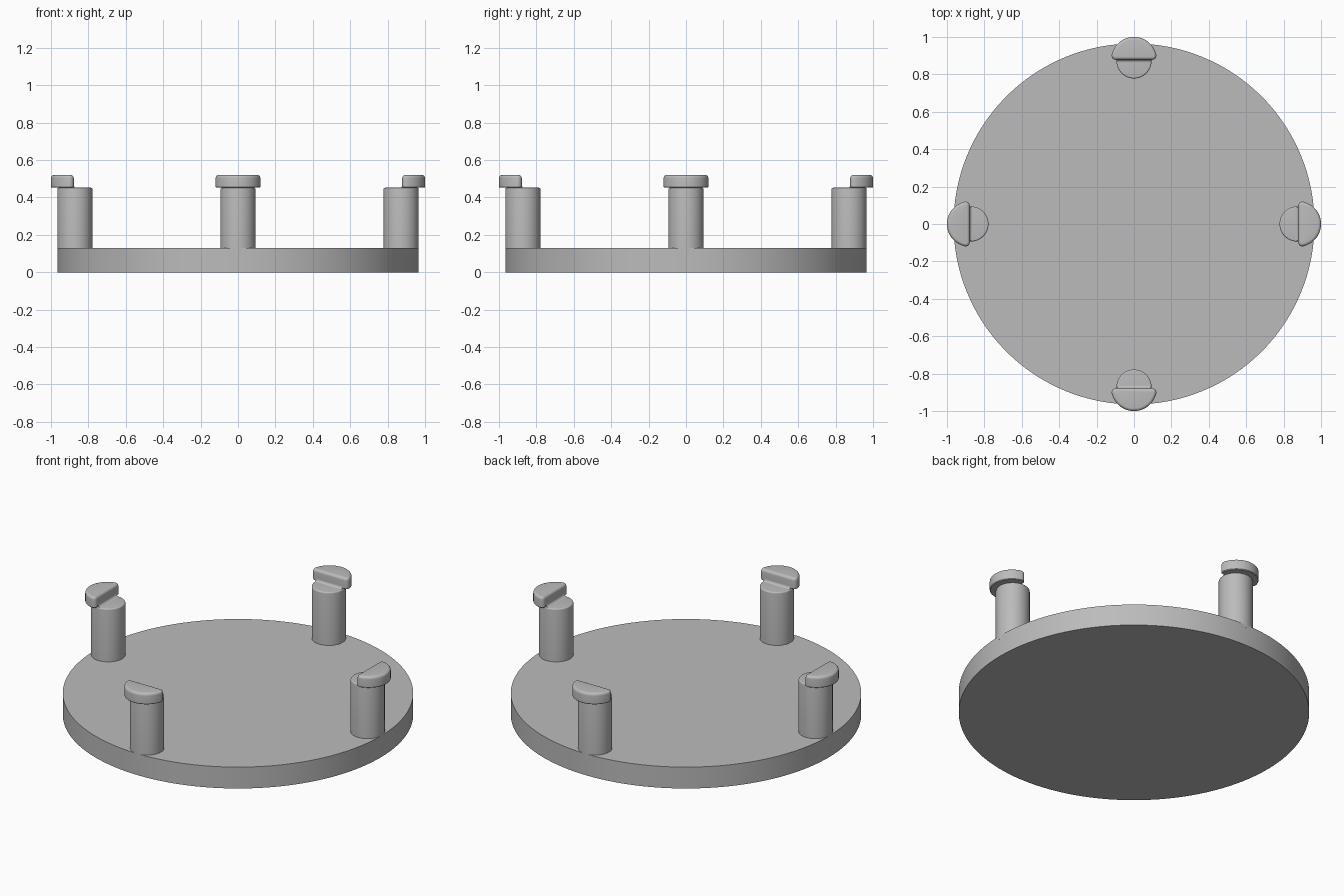
import bpy, bmesh
from math import sin, cos, pi, asin, sqrt

cube = bpy.data.objects.get("Cube")
if cube:
    bpy.data.objects.remove(cube)

# Single plain material
GREY = (0.5, 0.5, 0.5, 1)
grey = bpy.data.materials.new("plain grey")
grey.use_nodes = True
grey.diffuse_color = GREY
grey.node_tree.nodes["Principled BSDF"].inputs["Base Color"].default_value = GREY


def circle(radius, count, cx=0):
    return [(cx + radius * cos(2 * pi * i / count), radius * sin(2 * pi * i / count))
            for i in range(count)]


def half_disc(inset, cx, radius=0.122, corner=0.022, steps=8):
    """Half disc facing +x with rounded corners, shrunk evenly by inset."""
    phi = asin(corner / (radius - corner))
    cy = sqrt((radius - corner) ** 2 - corner ** 2)
    a, r, c = pi / 2 - phi, radius - inset, corner - inset
    pts = [(cx + r * cos(t), r * sin(t))
           for t in (-a + 2 * a * i / 40 for i in range(41))]
    upper = [(cx + corner + c * cos(t), cy + c * sin(t))
             for t in (a + (pi - a) * i / steps for i in range(1, steps + 1))]
    return pts + upper + [(x, -y) for x, y in reversed(upper)]


def loft(name, rings):
    """Skin a stack of (outline, height) rings and cap both ends."""
    bm = bmesh.new()
    loops = [[bm.verts.new((x, y, z)) for x, y in pts] for pts, z in rings]
    for low, high in zip(loops, loops[1:]):
        n = len(low)
        for i in range(n):
            j = (i + 1) % n
            bm.faces.new((low[i], low[j], high[j], high[i]))
    bm.faces.new(loops[0][::-1])
    bm.faces.new(loops[-1])
    bmesh.ops.recalc_face_normals(bm, faces=bm.faces)
    return finish(name, bm)


def finish(name, bm):
    mesh = bpy.data.meshes.new(name)
    bm.to_mesh(mesh)
    bm.free()
    mesh.materials.append(grey)
    obj = bpy.data.objects.new(name, mesh)
    bpy.context.collection.objects.link(obj)
    bpy.ops.object.select_all(action='DESELECT')
    obj.select_set(True)
    bpy.context.view_layer.objects.active = obj
    bpy.ops.object.shade_smooth_by_angle(angle=pi / 6)
    return obj


def rounding(size, top, steps=5):
    """Inset and height pairs of a quarter-round top edge."""
    return [(size * (1 - cos(t)), top - size + size * sin(t))
            for t in (pi / 2 * i / steps for i in range(steps + 1))]


# Base disc
BASE_TOP = 0.13
disc = circle(0.965, 128)
loft("base_disc", [(disc, 0), (disc, BASE_TOP)])

POST_X, POST_R, POST_TOP = 0.872, 0.094, 0.452
LIP_X, LIP_TOP = 0.878, 0.52

# Four posts, each with a rounded lip overhanging outwards
for k, side in enumerate(("left", "back", "right", "front")):
    post = loft(side + "_post", [(circle(POST_R, 48, POST_X), BASE_TOP - 0.02)] +
                [(circle(POST_R - d, 48, POST_X), z) for d, z in rounding(0.008, POST_TOP)])

    edge = rounding(0.016, LIP_TOP)
    lip = loft(side + "_lip", [(half_disc(0.004, LIP_X), POST_TOP),
                               (half_disc(0, LIP_X), POST_TOP + 0.004)] +
               [(half_disc(d, LIP_X), z) for d, z in edge])

    # Concave fillet where the lip meets the post top
    f, w = 0.014, 0.088
    curve = [(LIP_X - f + f * sin(t), POST_TOP + f - f * cos(t))
             for t in (pi / 2 * i / 6 for i in range(7))]
    section = curve + [(LIP_X + 0.01, POST_TOP + f), (LIP_X + 0.01, POST_TOP - 0.005),
                       (LIP_X - f, POST_TOP - 0.005)]
    bm = bmesh.new()
    ends = [[bm.verts.new((x, y, z)) for x, z in section] for y in (-w, w)]
    for i in range(len(section)):
        j = (i + 1) % len(section)
        bm.faces.new((ends[0][i], ends[0][j], ends[1][j], ends[1][i]))
    bm.faces.new(ends[0])
    bm.faces.new(ends[1][::-1])
    bmesh.ops.recalc_face_normals(bm, faces=bm.faces)
    fillet = finish(side + "_fillet", bm)

    for part in (post, lip, fillet):
        part.rotation_euler.z = k * pi / 2
